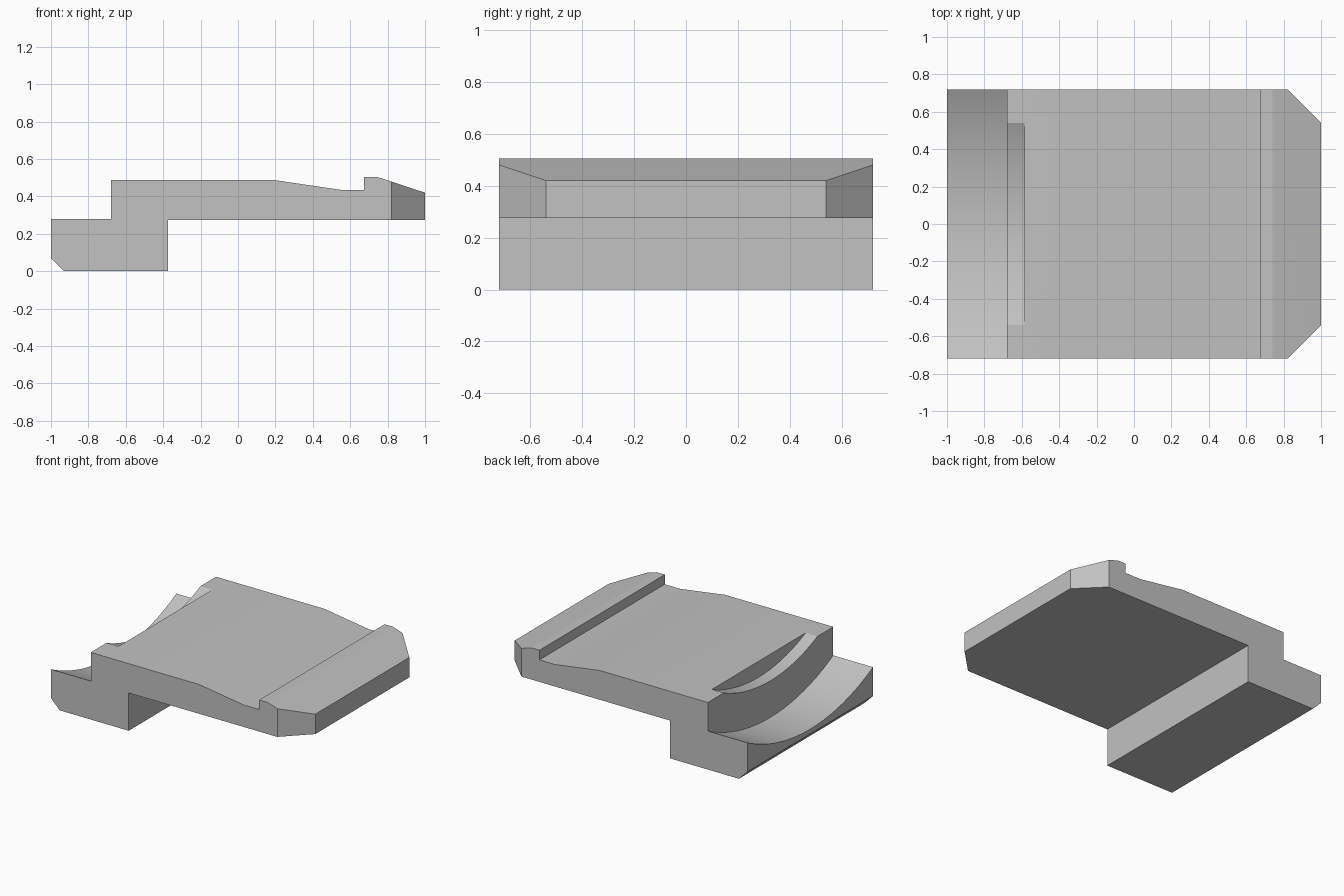
import bpy, bmesh, math
from mathutils import Vector, Matrix

cube = bpy.data.objects.get("Cube")
if cube:
    bpy.data.objects.remove(cube, do_unlink=True)

HALF_WIDTH = 0.72
AXIS_Z = 1.675          # shared axis height of both concave cuts


def link(bm, name):
    bmesh.ops.recalc_face_normals(bm, faces=bm.faces)
    mesh = bpy.data.meshes.new(name)
    bm.to_mesh(mesh)
    bm.free()
    obj = bpy.data.objects.new(name, mesh)
    bpy.context.collection.objects.link(obj)
    return obj


def cylinder_cutter(name, radius, x_end):
    """Cylinder along x, reaching from outside the body to x_end."""
    bm = bmesh.new()
    start = -1.2
    place = (Matrix.Translation(((start + x_end) / 2, 0, AXIS_Z))
             @ Matrix.Rotation(math.pi / 2, 4, 'Y'))
    bmesh.ops.create_cone(bm, cap_ends=True, segments=128, radius1=radius,
                          radius2=radius, depth=x_end - start, matrix=place)
    obj = link(bm, name)
    obj.hide_render = True
    return obj


# Side profile, extruded across the full width
profile = [(-1, 0.28), (-1, 0.07), (-0.93, 0), (-0.375, 0), (-0.375, 0.275),
           (1, 0.275), (1, 0.42), (0.78, 0.493), (0.74, 0.505), (0.675, 0.505),
           (0.675, 0.435), (0.55, 0.435), (0.19, 0.488), (-0.68, 0.488),
           (-0.68, 0.28)]
bm = bmesh.new()
side = bm.faces.new([bm.verts.new((x, -HALF_WIDTH, z)) for x, z in profile])
new = bmesh.ops.extrude_face_region(bm, geom=[side])["geom"]
bmesh.ops.translate(bm, vec=(0, 2 * HALF_WIDTH, 0),
                    verts=[v for v in new if isinstance(v, bmesh.types.BMVert)])

# Chamfered corners at the lip end
for s in (-1, 1):
    cut = bmesh.ops.bisect_plane(
        bm, geom=bm.verts[:] + bm.edges[:] + bm.faces[:], dist=1e-5,
        plane_co=Vector((1, s * 0.54, 0)), plane_no=Vector((1, s, 0)),
        clear_outer=True)["geom_cut"]
    bmesh.ops.holes_fill(
        bm, edges=[e for e in cut if isinstance(e, bmesh.types.BMEdge)], sides=0)
body = link(bm, "stepped_plate")

# Concave cuts: wide one in the low step, narrower one in the top edge
cutters = [cylinder_cutter("step_cutter", 1.57, -0.68),
           cylinder_cutter("rim_cutter", 1.304, -0.585)]
for c in cutters:
    mod = body.modifiers.new(c.name, 'BOOLEAN')
    mod.operation = 'DIFFERENCE'
    mod.solver = 'EXACT'
    mod.object = c
bpy.ops.object.select_all(action='DESELECT')
body.select_set(True)
bpy.context.view_layer.objects.active = body
for c in cutters:
    bpy.ops.object.modifier_apply(modifier=c.name)
for c in cutters:
    bpy.data.objects.remove(c, do_unlink=True)

# Single grey finish
grey = bpy.data.materials.new("mid_grey")
grey.use_nodes = True
colour = (0.54, 0.54, 0.54, 1)
grey.diffuse_color = colour
grey.node_tree.nodes["Principled BSDF"].inputs["Base Color"].default_value = colour
body.data.materials.clear()
body.data.materials.append(grey)
bpy.ops.object.shade_smooth_by_angle(angle=math.radians(15))
